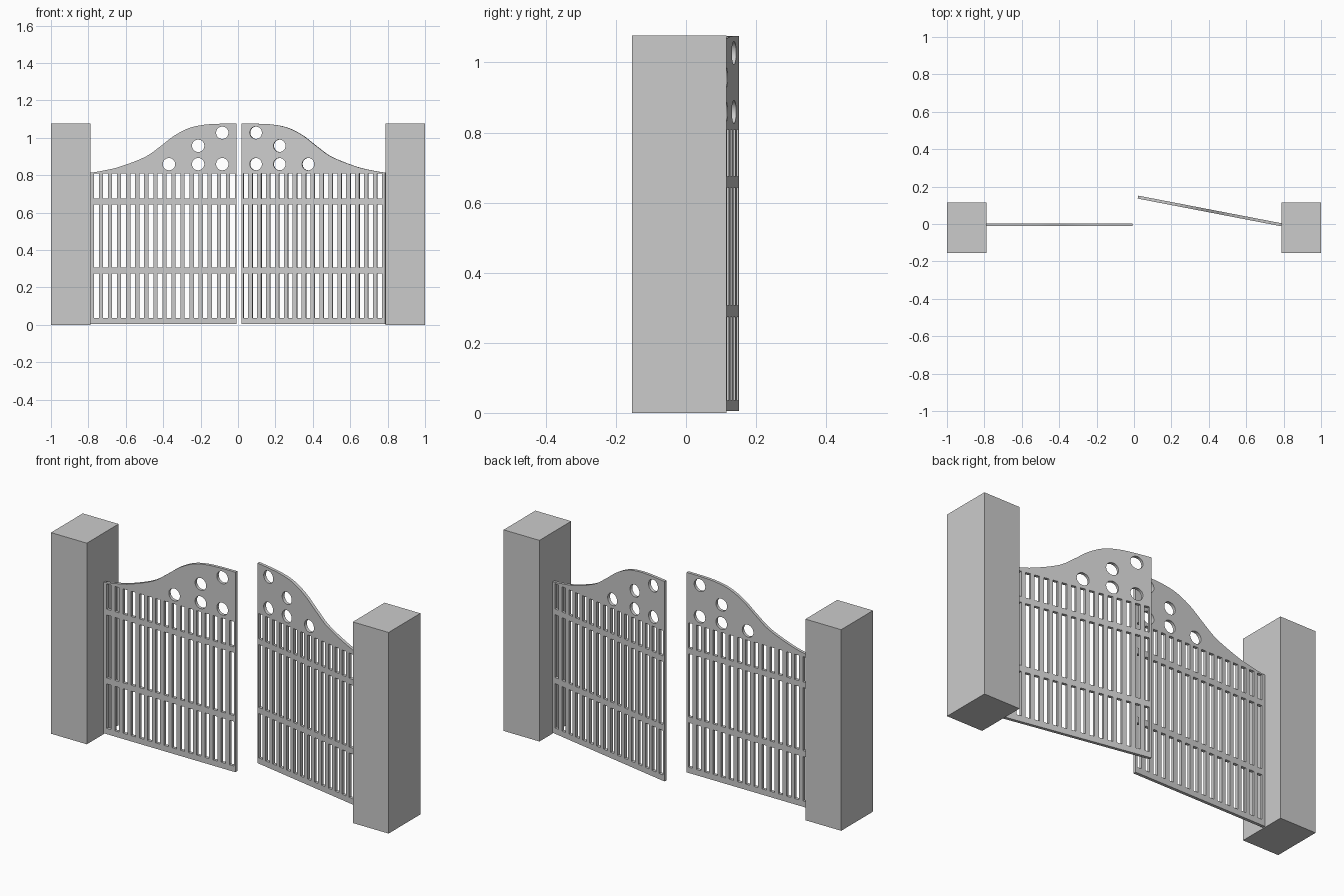
import bpy
import bmesh
import math
from mathutils import Matrix, Vector

default = bpy.data.objects.get("Cube")
if default:
    bpy.data.objects.remove(default, do_unlink=True)

grey = bpy.data.materials.new("plain grey")
grey.use_nodes = True
grey.diffuse_color = (0.6, 0.6, 0.6, 1)
grey.node_tree.nodes["Principled BSDF"].inputs["Base Color"].default_value = (0.6, 0.6, 0.6, 1)

LEAF_LENGTH = 0.781
HINGE_X = 0.788
THICKNESS = 0.016


def add_object(name, mesh):
    obj = bpy.data.objects.new(name, mesh)
    mesh.materials.clear()
    mesh.materials.append(grey)
    bpy.context.collection.objects.link(obj)
    return obj


def smooth_path(points, steps=5):
    """Catmull-Rom curve through the given points."""
    p = [Vector(q) for q in points]
    p = [2 * p[0] - p[1]] + p + [2 * p[-1] - p[-2]]
    path = []
    for a, b, c, d in zip(p, p[1:], p[2:], p[3:]):
        for i in range(steps):
            t = i / steps
            path.append(0.5 * (2 * b + (c - a) * t + (2 * a - 5 * b + 4 * c - d) * t ** 2
                               + (3 * b - a - 3 * c + d) * t ** 3))
    return path + [p[-2]]


def rectangle(u0, u1, z0, z1):
    return [(u0, z0), (u1, z0), (u1, z1), (u0, z1)]


def circle(u, z, radius=0.033, sides=32):
    angles = [math.tau * i / sides for i in range(sides)]
    return [(u + radius * math.cos(a), z + radius * math.sin(a)) for a in angles]


def leaf_outlines():
    # Panel with a swept top edge, measured from the hinge
    top = smooth_path([(0, 0.813), (0.06, 0.823), (0.155, 0.845), (0.29, 0.897),
                       (0.37, 0.952), (0.45, 1.013), (0.53, 1.053),
                       (0.61, 1.07), (0.69, 1.075), (LEAF_LENGTH, 1.076)])
    loops = [[(0, 0.005)] + [tuple(v) for v in top] + [(LEAF_LENGTH, 0.005)]]
    # Three rows of slots between the bars
    for z0, z1 in ((0.036, 0.274), (0.306, 0.643), (0.674, 0.809)):
        for i in range(16):
            u = 0.018 + i * 0.0485
            loops.append(rectangle(u, u + 0.026, z0, z1))
    # Round holes under the sweep
    for u, z in ((0.419, 0.859), (0.575, 0.859), (0.704, 0.859),
                 (0.575, 0.957), (0.704, 1.027)):
        loops.append(circle(u, z))
    return loops


def gate_leaf(name, side, swing):
    curve = bpy.data.curves.new(name + "_outline", "CURVE")
    curve.dimensions = "2D"
    curve.fill_mode = "BOTH"
    curve.extrude = THICKNESS / 2
    for loop in leaf_outlines():
        spline = curve.splines.new("POLY")
        spline.points.add(len(loop) - 1)
        for point, (u, z) in zip(spline.points, loop):
            point.co = (-side * u, z, 0, 1)
        spline.use_cyclic_u = True
    helper = bpy.data.objects.new(name + "_helper", curve)
    bpy.context.collection.objects.link(helper)
    graph = bpy.context.evaluated_depsgraph_get()
    mesh = bpy.data.meshes.new_from_object(helper.evaluated_get(graph))
    bpy.data.objects.remove(helper, do_unlink=True)

    # Stand the panel up and swing it about its hinge
    mesh.transform(Matrix.Translation((side * HINGE_X, -0.004, 0))
                   @ Matrix.Rotation(swing, 4, "Z") @ Matrix.Rotation(math.pi / 2, 4, "X"))
    bm = bmesh.new()
    bm.from_mesh(mesh)
    bmesh.ops.remove_doubles(bm, verts=bm.verts, dist=0.0001)
    bmesh.ops.recalc_face_normals(bm, faces=bm.faces)
    for face in bm.faces:
        face.material_index = 0
    bm.to_mesh(mesh)
    bm.free()
    obj = add_object(name, mesh)
    bpy.ops.object.select_all(action="DESELECT")
    obj.select_set(True)
    bpy.context.view_layer.objects.active = obj
    bpy.ops.object.shade_smooth_by_angle(angle=math.radians(30))


def pillar(name, side):
    size = Vector((1 - HINGE_X, 0.269, 1.077))
    centre = Vector((side * (1 + HINGE_X) / 2, -0.0195, size.z / 2))
    bm = bmesh.new()
    bmesh.ops.create_cube(bm, size=1, matrix=Matrix.Translation(centre) @ Matrix.Diagonal(size).to_4x4())
    mesh = bpy.data.meshes.new(name)
    bm.to_mesh(mesh)
    bm.free()
    add_object(name, mesh)


# One closed leaf, one leaf standing ajar, and a pillar at each end
for label, side, swing in (("right", -1, 0), ("left", 1, -math.radians(10.9))):
    pillar(label + "_pillar", side)
    gate_leaf(label + "_gate_leaf", side, swing)
